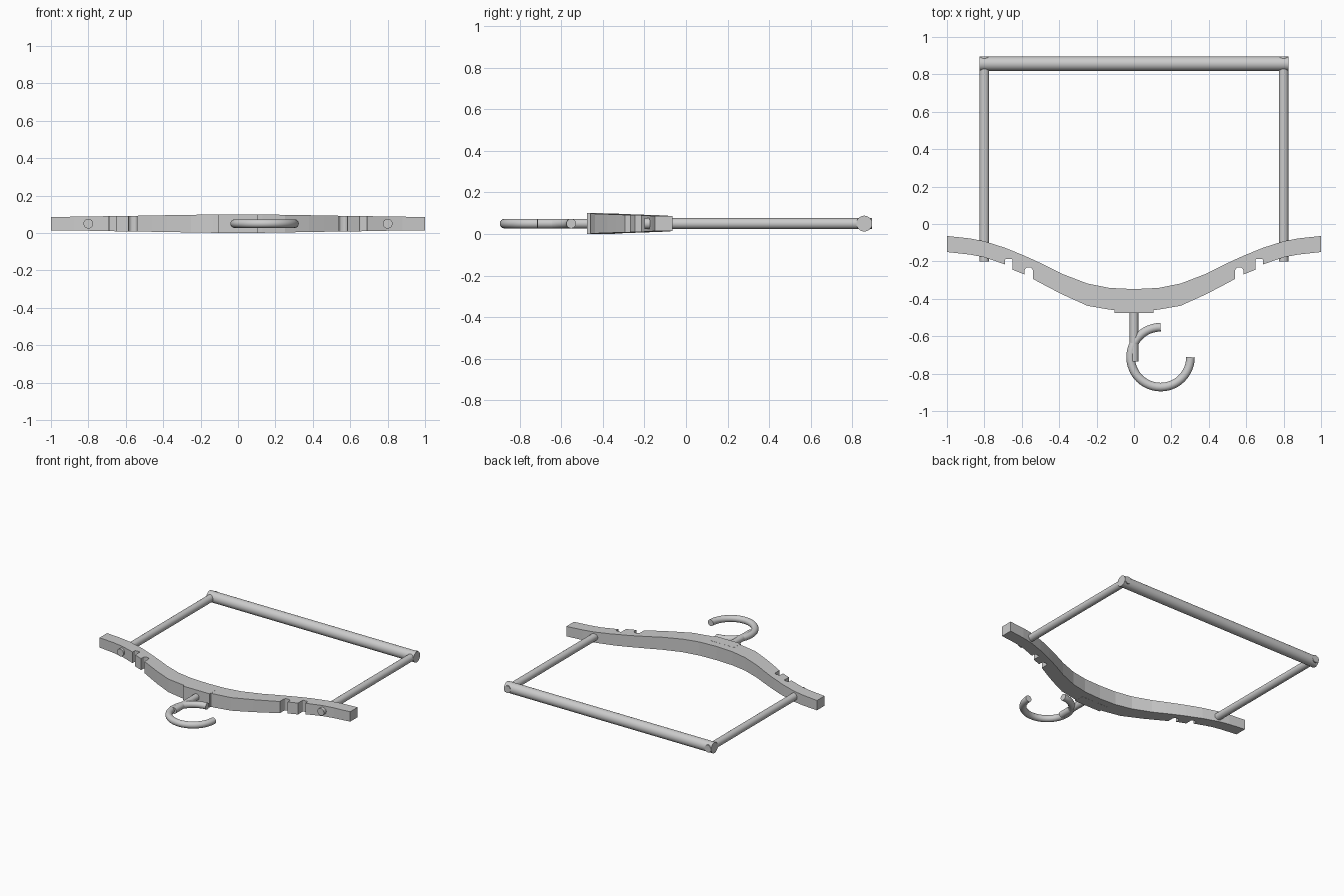
import bpy, bmesh, math
from mathutils import Vector

if "Cube" in bpy.data.objects:
    bpy.data.objects.remove(bpy.data.objects["Cube"])

ZC = 0.05  # mid height of the whole hanger


def new_object(name, bm):
    bmesh.ops.recalc_face_normals(bm, faces=bm.faces)
    me = bpy.data.meshes.new(name)
    bm.to_mesh(me)
    bm.free()
    ob = bpy.data.objects.new(name, me)
    bpy.context.collection.objects.link(ob)
    return ob


def smooth(ob):
    bpy.ops.object.select_all(action='DESELECT')
    ob.select_set(True)
    bpy.context.view_layer.objects.active = ob
    bpy.ops.object.shade_smooth_by_angle(angle=math.radians(40))


def tube(name, path, radius, sides=24):
    """Round bar swept along a path lying in the horizontal plane."""
    bm = bmesh.new()
    pts = [Vector(p) for p in path]
    rings = []
    for i, p in enumerate(pts):
        t = (pts[min(i + 1, len(pts) - 1)] - pts[max(i - 1, 0)]).normalized()
        side = Vector((-t.y, t.x, 0))
        rings.append([bm.verts.new(p + radius * (math.cos(a) * side + math.sin(a) * Vector((0, 0, 1))))
                      for a in (2 * math.pi * k / sides for k in range(sides))])
    for a, b in zip(rings, rings[1:]):
        for k in range(sides):
            n = (k + 1) % sides
            bm.faces.new((a[k], a[n], b[n], b[k]))
    bm.faces.new(rings[0])
    bm.faces.new(rings[-1])
    ob = new_object(name, bm)
    smooth(ob)
    return ob


def prism(name, outline, z0, z1):
    bm = bmesh.new()
    face = bm.faces.new([bm.verts.new((x, y, z0)) for x, y in outline])
    ext = bmesh.ops.extrude_face_region(bm, geom=[face])
    bmesh.ops.translate(bm, vec=(0, 0, z1 - z0),
                        verts=[v for v in ext['geom'] if isinstance(v, bmesh.types.BMVert)])
    return new_object(name, bm)


# shoulder bar: x, inner y, outer y, half thickness
half = [(0.0, -0.348, -0.468, 0.0495), (0.13, -0.356 + 0.014, -0.458, 0.049),
        (0.25, -0.318, -0.437, 0.047), (0.38, -0.268, -0.378, 0.045),
        (0.46, -0.228, -0.337, 0.0435), (0.54, -0.190, -0.294, 0.042),
        (0.585, -0.170, -0.270, 0.0415), (0.65, -0.143, -0.244, 0.041),
        (0.69, -0.127, -0.216, 0.040), (0.80, -0.092, -0.178, 0.038),
        (0.88, -0.077, -0.163, 0.037), (1.0, -0.064, -0.150, 0.0355)]
stations = [(-x, i, o, t) for x, i, o, t in reversed(half[1:])] + half
bm = bmesh.new()
rings = [[bm.verts.new((x, y, ZC + s * t)) for y, s in ((i, -1), (i, 1), (o, 1), (o, -1))]
         for x, i, o, t in stations]
for a, b in zip(rings, rings[1:]):
    for k in range(4):
        n = (k + 1) % 4
        bm.faces.new((a[k], a[n], b[n], b[k]))
bm.faces.new(rings[0])
bm.faces.new(rings[-1])
bar = new_object("shoulder_bar", bm)

# strap notches, two on each arm
for sx in (-1, 1):
    for x0, x1, top, corner in ((0.65, 0.69, -0.187, 0.006), (0.54, 0.585, -0.232, 0.018)):
        outline = [(x0, -0.40), (x1, -0.40)]
        for cx, start in ((x1 - corner, 0), (x0 + corner, 90)):
            for k in range(4):
                a = math.radians(start + 30 * k)
                outline.append((cx + corner * math.cos(a), top - corner + corner * math.sin(a)))
        cutter = prism("notch_cutter", [(sx * x, y) for x, y in outline], -0.1, 0.2)
        cutter.hide_render = True
        mod = bar.modifiers.new("notch", 'BOOLEAN')
        mod.operation = 'DIFFERENCE'
        mod.solver = 'EXACT'
        mod.object = cutter
        bpy.context.view_layer.objects.active = bar
        bpy.ops.object.modifier_apply(modifier=mod.name)
        bpy.data.objects.remove(cutter, do_unlink=True)

# flat pad that carries the hook
prism("hook_pad", [(-0.105, -0.475), (0.105, -0.475), (0.105, -0.40), (-0.105, -0.40)], 0.0, 0.10)

# hook: straight stem and three-quarter ring
tube("hook_stem", [(0, -0.45, ZC), (0, -0.735, ZC)], 0.023)
arc = [math.radians(90 + 270 * k / 36) for k in range(37)]
tube("hook_ring", [(0.142 + 0.16 * math.cos(a), -0.712 + 0.16 * math.sin(a), ZC) for a in arc], 0.023)

# trouser frame: two side rods and a thicker cross rod
for label, x in (("left", -0.8), ("right", 0.8)):
    tube("side_rod_" + label, [(x, -0.2, ZC), (x, 0.895, ZC)], 0.026)
tube("cross_rod", [(-0.827, 0.857, ZC), (0.827, 0.857, ZC)], 0.038, 32)
